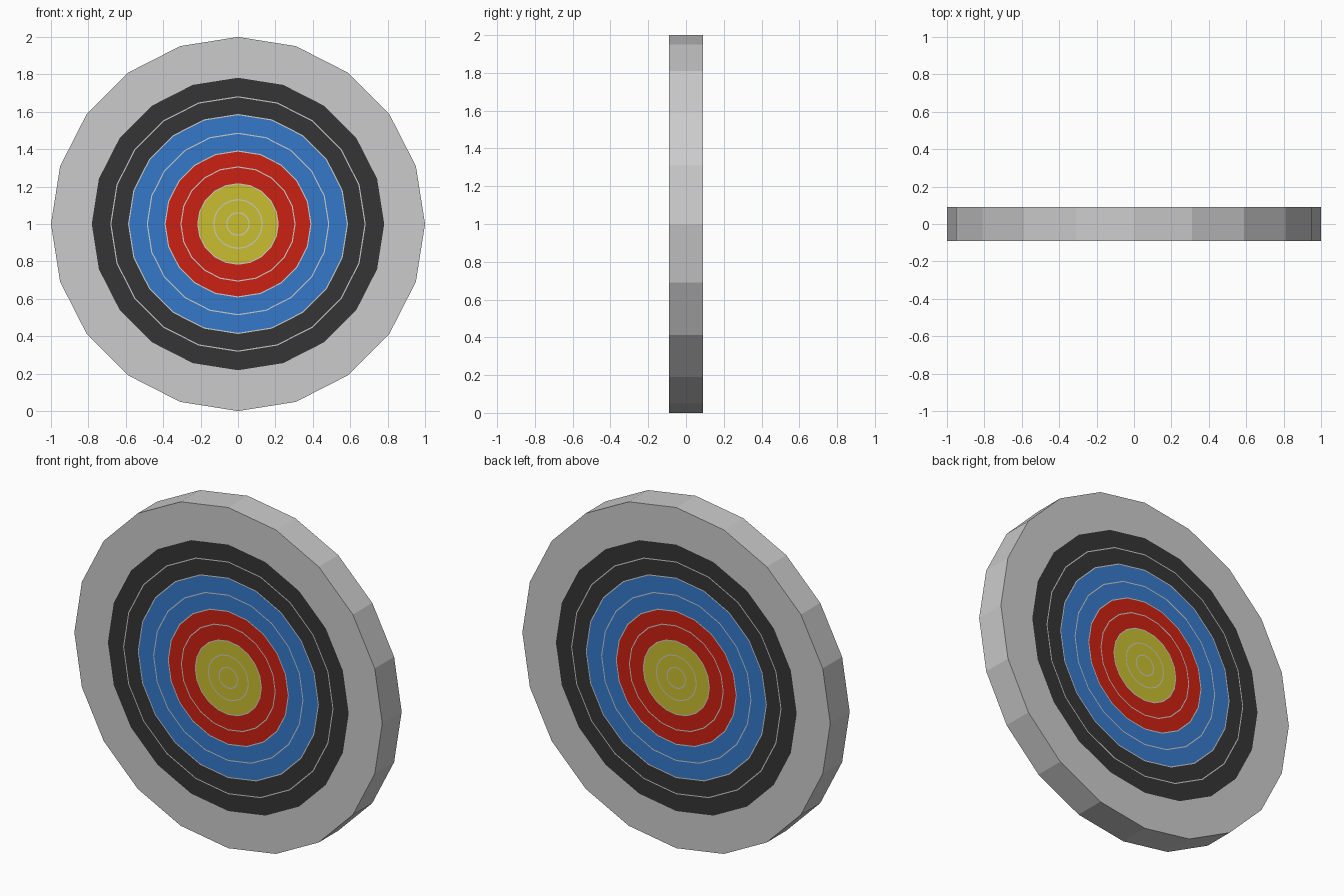
import bpy, bmesh
from math import sin, cos, pi

if "Cube" in bpy.data.objects:
    bpy.data.objects.remove(bpy.data.objects["Cube"])

SIDES, HALF, CZ = 20, 0.09, 1.0
LINE = 0.003  # half width of a scoring line


def material(name, rgb):
    m = bpy.data.materials.new(name)
    m.diffuse_color = (*rgb, 1)
    m.use_nodes = True
    m.node_tree.nodes["Principled BSDF"].inputs["Base Color"].default_value = m.diffuse_color
    return m


def loop(bm, r, y):
    return [bm.verts.new((r * sin(2 * pi * i / SIDES), y, CZ + r * cos(2 * pi * i / SIDES)))
            for i in range(SIDES)]


def bridge(bm, a, b):
    for i in range(SIDES):
        j = (i + 1) % SIDES
        bm.faces.new((a[i], a[j], b[j], b[i]))


def finish(bm, name, mat):
    bm.normal_update()
    me = bpy.data.meshes.new(name)
    bm.to_mesh(me)
    bm.free()
    if mat:
        me.materials.append(mat)
    bpy.context.collection.objects.link(bpy.data.objects.new(name, me))


def bands(name, spans, mat):
    """Flat rings on both faces of the target; inner radius 0 gives a disc."""
    bm = bmesh.new()
    for inner, outer in spans:
        for s in (-1, 1):
            o = loop(bm, outer, s * HALF)
            if inner:
                i = loop(bm, inner, s * HALF)
                bridge(bm, *((o, i) if s < 0 else (i, o)))
            else:
                bm.faces.new(o if s > 0 else o[::-1])
    bm.normal_update()
    for f in bm.faces:  # face outwards
        if f.normal.y * f.calc_center_median().y < 0:
            f.normal_flip()
    finish(bm, name, mat)


# Outer edge of the target
bm = bmesh.new()
bridge(bm, loop(bm, 1.0, -HALF), loop(bm, 1.0, HALF))
for f in bm.faces:
    f.normal_update()
    c = f.calc_center_median()
    if f.normal.x * c.x + f.normal.z * (c.z - CZ) < 0:
        f.normal_flip()
finish(bm, "outer_edge", None)

# Coloured scoring zones: radii of every ring from the rim to the centre
zones = [
    ("outer_zone", None, [1.0, 0.89, 0.785]),
    ("black_zone", (0.035, 0.035, 0.035), [0.785, 0.68, 0.585]),
    ("blue_zone", (0.035, 0.19, 0.59), [0.585, 0.485, 0.39]),
    ("red_zone", (0.6, 0.015, 0.006), [0.39, 0.305, 0.215]),
    ("yellow_zone", (0.58, 0.51, 0.03), [0.215, 0.13, 0.06, 0]),
]
lines = []
for name, rgb, radii in zones:
    mat = material(name + "_paint", rgb) if rgb else None
    spans = []
    for outer, inner in zip(radii, radii[1:]):
        spans.append((inner + LINE if inner else 0,
                      outer - LINE if outer < 1 else outer))
        if inner:
            lines.append((inner - LINE, inner + LINE))
    bands(name, spans, mat)

# Thin scoring lines between the rings
bands("scoring_lines", lines, None)
